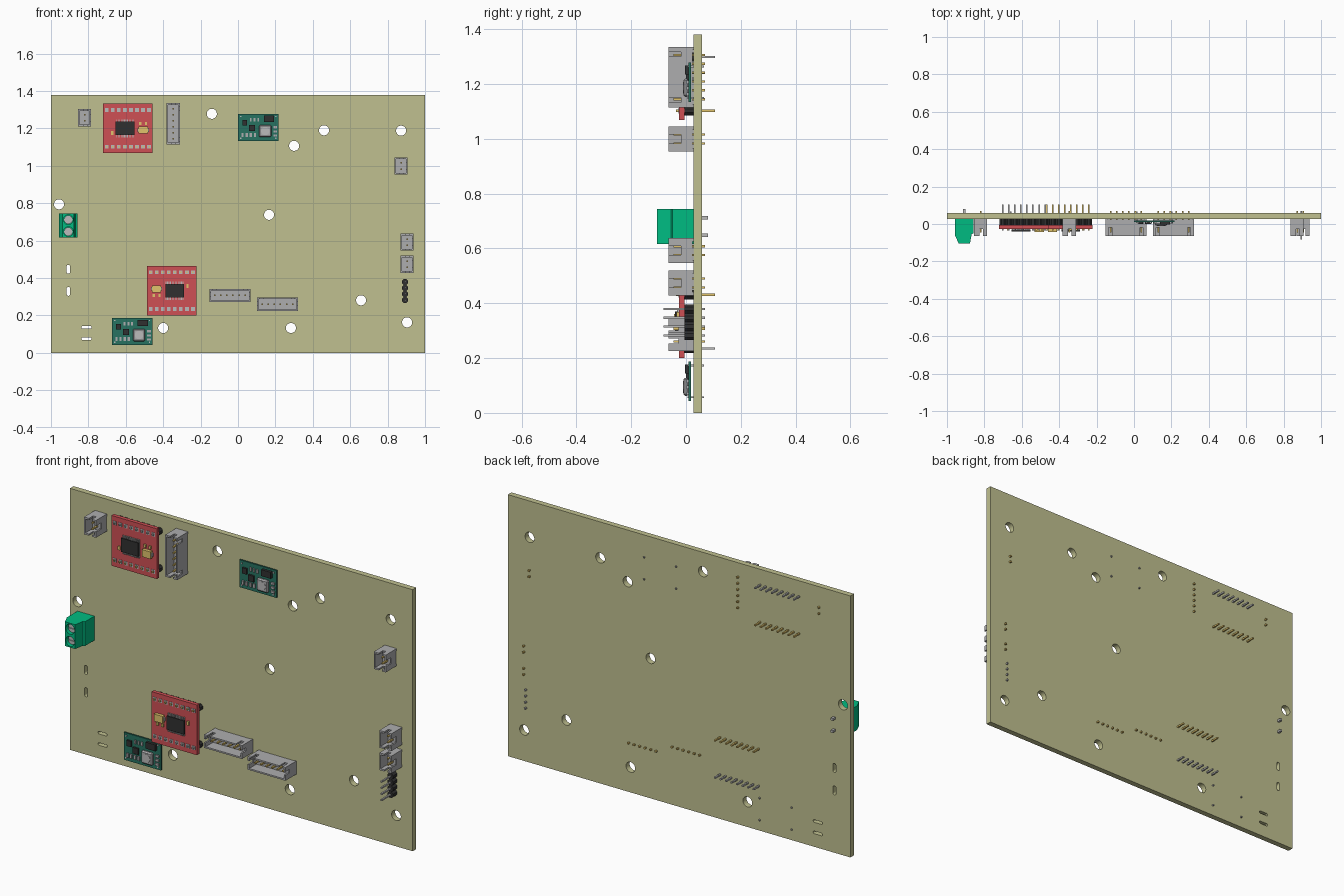
import bpy, bmesh
from math import sin, cos, pi, copysign

if "Cube" in bpy.data.objects:
    bpy.data.objects.remove(bpy.data.objects["Cube"])

F, B = 0.028, 0.058          # front and back faces of the board
PITCH = 0.0323               # pin spacing


def material(name, r, g, b):
    m = bpy.data.materials.new(name)
    m.diffuse_color = (r, g, b, 1)
    m.use_nodes = True
    m.node_tree.nodes["Principled BSDF"].inputs["Base Color"].default_value = m.diffuse_color
    return m


OLIVE = material("olive", 0.53, 0.53, 0.28)
RED = material("red", 0.62, 0.08, 0.09)
GREEN = material("green", 0.0, 0.5, 0.22)
DARK_GREEN = material("dark_green", 0.02, 0.17, 0.12)
BLACK = material("black", 0.03, 0.03, 0.03)
GOLD = material("gold", 0.75, 0.55, 0.15)
STEEL = material("steel", 0.5, 0.5, 0.5)
GREY = material("grey", 0.42, 0.42, 0.43)


def add_box(bm, x0, x1, y0, y1, z0, z1):
    v = [bm.verts.new((x, y, z)) for x in (x0, x1) for y in (y0, y1) for z in (z0, z1)]
    for f in ((0, 1, 3, 2), (4, 6, 7, 5), (0, 4, 5, 1), (2, 3, 7, 6), (0, 2, 6, 4), (1, 5, 7, 3)):
        bm.faces.new([v[i] for i in f])


def add_prism(bm, pts, a, b, place):
    """Join a profile at depth a to the same profile at depth b."""
    lo = [bm.verts.new(place(p, a)) for p in pts]
    hi = [bm.verts.new(place(p, b)) for p in pts]
    bm.faces.new(lo)
    bm.faces.new(hi[::-1])
    for i in range(len(pts)):
        j = (i + 1) % len(pts)
        bm.faces.new((lo[j], lo[i], hi[i], hi[j]))


def along_y(p, d):
    return (p[0], d, p[1])


def along_z(p, d):
    return (p[0], p[1], d)


def stadium(cx, cz, r, lx=0, lz=0, n=24):
    """Circle, stretched into a slot when lx or lz is given."""
    pts = []
    for i in range(n):
        a = 2 * pi * (i + 0.5) / n
        pts.append((cx + r * cos(a) + copysign(lx / 2, cos(a)),
                    cz + r * sin(a) + copysign(lz / 2, sin(a))))
    return pts


def finish(name, bm, mat=None):
    bmesh.ops.recalc_face_normals(bm, faces=bm.faces)
    me = bpy.data.meshes.new(name)
    bm.to_mesh(me)
    bm.free()
    ob = bpy.data.objects.new(name, me)
    bpy.context.collection.objects.link(ob)
    if mat:
        me.materials.append(mat)
    return ob


def boxes(name, items, mat):
    bm = bmesh.new()
    for b in items:
        add_box(bm, *b)
    return finish(name, bm, mat)


def cut(ob, cutter):
    cutter.hide_render = True
    m = ob.modifiers.new("cut", "BOOLEAN")
    m.operation, m.solver, m.object = "DIFFERENCE", "EXACT", cutter
    bpy.context.view_layer.objects.active = ob
    bpy.ops.object.modifier_apply(modifier="cut")
    bpy.data.objects.remove(cutter)


def pin(x, z, y0, y1, r=0.004):
    return (x - r, x + r, y0, y1, z - r, z + r)


# Main board with round mounting holes and long slots
board = boxes("main_board", [(-1, 1, F, B, 0, 1.38)], OLIVE)
bm = bmesh.new()
for x, z in ((-0.14, 1.278), (0.46, 1.19), (0.3, 1.107), (0.872, 1.188), (-0.957, 0.794),
             (0.166, 0.738), (0.658, 0.281), (0.904, 0.163), (0.283, 0.133), (-0.4, 0.133)):
    add_prism(bm, stadium(x, z, 0.027), 0, 0.1, along_y)
for z in (0.447, 0.329):
    add_prism(bm, stadium(-0.907, z, 0.009, lz=0.03), 0, 0.1, along_y)
for z in (0.136, 0.076):
    add_prism(bm, stadium(-0.81, z, 0.007, lx=0.04), 0, 0.1, along_y)
cut(board, finish("board_cutter", bm))
bpy.ops.object.select_all(action="DESELECT")
board.select_set(True)
bpy.context.view_layer.objects.active = board
bpy.ops.object.shade_smooth_by_angle()


# Shrouded wire connector: u runs along the pins, v across them
def connector(cx, cz, n, upright):
    half, w, front = (n - 1) * PITCH / 2 + 0.0295, 0.035, -0.063

    def uv(u0, u1, y0, y1, v0, v1):
        if upright:
            return (cx + v0, cx + v1, y0, y1, cz + u0, cz + u1)
        return (cx + u0, cx + u1, y0, y1, cz + v0, cz + v1)

    shell = boxes("connector_shell", [uv(-half, half, front, F - 0.004, -w, w)], GREY)
    cut(shell, boxes("cavity", [uv(-half + .009, half - .009, -0.1, -0.002, -w + .008, w - .008)], None))
    end = half + 0.01
    cut(shell, boxes("end_slots", [uv(-end, end, -0.1, -0.028, -0.006, 0.012)], None))
    # latch openings in one long wall
    spots = [(-0.016, 0.016)] if n == 2 else [(-half + .018, -half + .036), (half - .036, half - .018)]
    cut(shell, boxes("latch_slots", [uv(a, b, -0.1, -0.018, 0.015, w + .01) for a, b in spots], None))
    # feet closing the small gap to the board
    boxes("connector_feet", [uv(s * half - .012 * (s > 0), s * half + .012 * (s < 0),
                                F - .004, F, -w, w) for s in (-1, 1)], GREY)
    us = [(i - (n - 1) / 2) * PITCH for i in range(n)]
    boxes("connector_pins", [uv(u - .004, u + .004, -0.045, 0.07, -.004, .004) for u in us], GOLD)


for x, z, n, up in ((-0.82, 1.257, 2, True), (0.872, 0.999, 2, True), (0.904, 0.592, 2, True),
                    (0.904, 0.474, 2, True), (-0.346, 1.225, 6, True),
                    (-0.043, 0.307, 6, False), (0.211, 0.26, 6, False)):
    connector(x, z, n, up)


# Red driver module on two pin strips; s = -1 turns it half around
def driver(cx, cz, s):
    def at(x0, x1, y0, y1, z0, z1):
        xs, zs = sorted((s * x0, s * x1)), sorted((s * z0, s * z1))
        return (cx + xs[0], cx + xs[1], y0, y1, cz + zs[0], cz + zs[1])

    top = -0.026
    boxes("driver_board", [at(-.1325, .1325, top, -.006, -.1325, .1325)], RED)
    spots = [((i - 3.5) * PITCH, z) for i in range(8) for z in (-.098, .098)]
    boxes("driver_pads", [at(x - .01, x + .01, top - .002, top, z - .01, z + .01)
                          for x, z in spots], STEEL)
    for z, mat in ((-.098, GOLD), (.098, STEEL)):
        boxes("driver_pins", [at(x - .004, x + .004, -.036, .105, z - .004, z + .004)
                              for x, zz in spots if zz == z], mat)
    bm = bmesh.new()
    for x, z in spots:
        c = at(x, x, 0, 0, z, z)
        add_prism(bm, stadium(c[0], c[4], .0165 / cos(pi / 8), n=8), -.006, F, along_y)
    finish("driver_strip", bm, BLACK)
    boxes("driver_chip", [at(-.066, .034, -.04, top - .003, -.036, .036)], BLACK)
    boxes("driver_chip_leads", [at(-.062 + i * .0083, -.058 + i * .0083, -.033, top, -.049, .049)
                                for i in range(12)], STEEL)
    boxes("driver_capacitor", [at(.057, .107, -.043, top, -.028, .01)], GOLD)
    boxes("driver_capacitor_tabs", [at(.052, .057, -.036, top, -.018, .0),
                                    at(.107, .112, -.036, top, -.018, .0)], STEEL)
    boxes("driver_small_parts", [at(.06, .072, -.034, top, .018, .034), at(.09, .102, -.034, top, .018, .034),
                                 at(-.09, -.078, -.034, top, -.035, -.015)], GOLD)


driver(-0.5885, 1.2, 1)
driver(-0.354, 0.333, -1)


# Dark green power converter module
def converter(cx, cz):
    def at(x0, x1, y0, y1, z0, z1):
        return (cx + x0, cx + x1, y0, y1, cz + z0, cz + z1)

    top = 0.01
    boxes("converter_board", [at(-.108, .108, top, .019, -.072, .072)], DARK_GREEN)
    coil = boxes("converter_coil", [at(.004, .07, -.009, top, -.053, .013)], GREY)
    bev = coil.modifiers.new("bevel", "BEVEL")
    bev.width, bev.segments = .006, 1
    bm = bmesh.new()
    add_prism(bm, stadium(cx + .037, cz - .02, .022), -.0105, -.009, along_y)
    finish("converter_coil_top", bm, STEEL)
    boxes("converter_chips", [at(.03, .085, -.004, top, .028, .062), at(-.05, -.018, 0, top, -.02, .012),
                              at(-.085, -.06, 0, top, .01, .04)], BLACK)
    boxes("converter_small_parts",
          [at(-.09 + i * .022, -.078 + i * .022, .002, top, -.052, -.03) for i in range(4)] +
          [at(.08, .1, .002, top, -.05 + i * .022, -.038 + i * .022) for i in range(3)] +
          [at(-.045 + i * .02, -.035 + i * .02, .004, top, .03, .05) for i in range(3)], GREY)
    boxes("converter_pins", [pin(cx + a * .093, cz + b * .058, .006, .066, .0035)
                             for a in (-1, 1) for b in (-1, 1)], STEEL)


converter(0.1085, 1.206)
converter(-0.566, 0.115)

# Bare four-pin header
zs = [0.331 + (i - 1.5) * PITCH for i in range(4)]
bm = bmesh.new()
for z in zs:
    add_prism(bm, stadium(0.893, z, .0162 / cos(pi / 8), n=8), -.005, F, along_y)
finish("pin_header_base", bm, BLACK)
boxes("pin_header_pins", [pin(0.893, z, -.082, .07) for z in zs], STEEL)

# Green screw terminal with screw wells and wire openings
bm = bmesh.new()
add_prism(bm, [(-.957, F), (-.957, -.06), (-.937, -.105), (-.877, -.105), (-.868, -.054),
               (-.858, -.05), (-.858, F)], .616, .744, along_z)
terminal = finish("screw_terminal", bm, GREEN)
bm = bmesh.new()
screws, slots = bmesh.new(), bmesh.new()
for z in (.648, .712):
    add_prism(bm, stadium(-.907, z, .026), -.2, -.075, along_y)
    add_box(bm, -1, -.94, -.035, .012, z - .022, z + .022)
    add_prism(screws, stadium(-.907, z, .023), -.088, -.075, along_y)
    add_box(slots, -.95, -.86, -.1, -.083, z - .004, z + .004)
cut(terminal, finish("terminal_cutter", bm))
cut(finish("terminal_screws", screws, STEEL), finish("screw_slots", slots))
boxes("terminal_pins", [pin(-.907, z, F, .08, .006) for z in (.648, .712)], STEEL)
